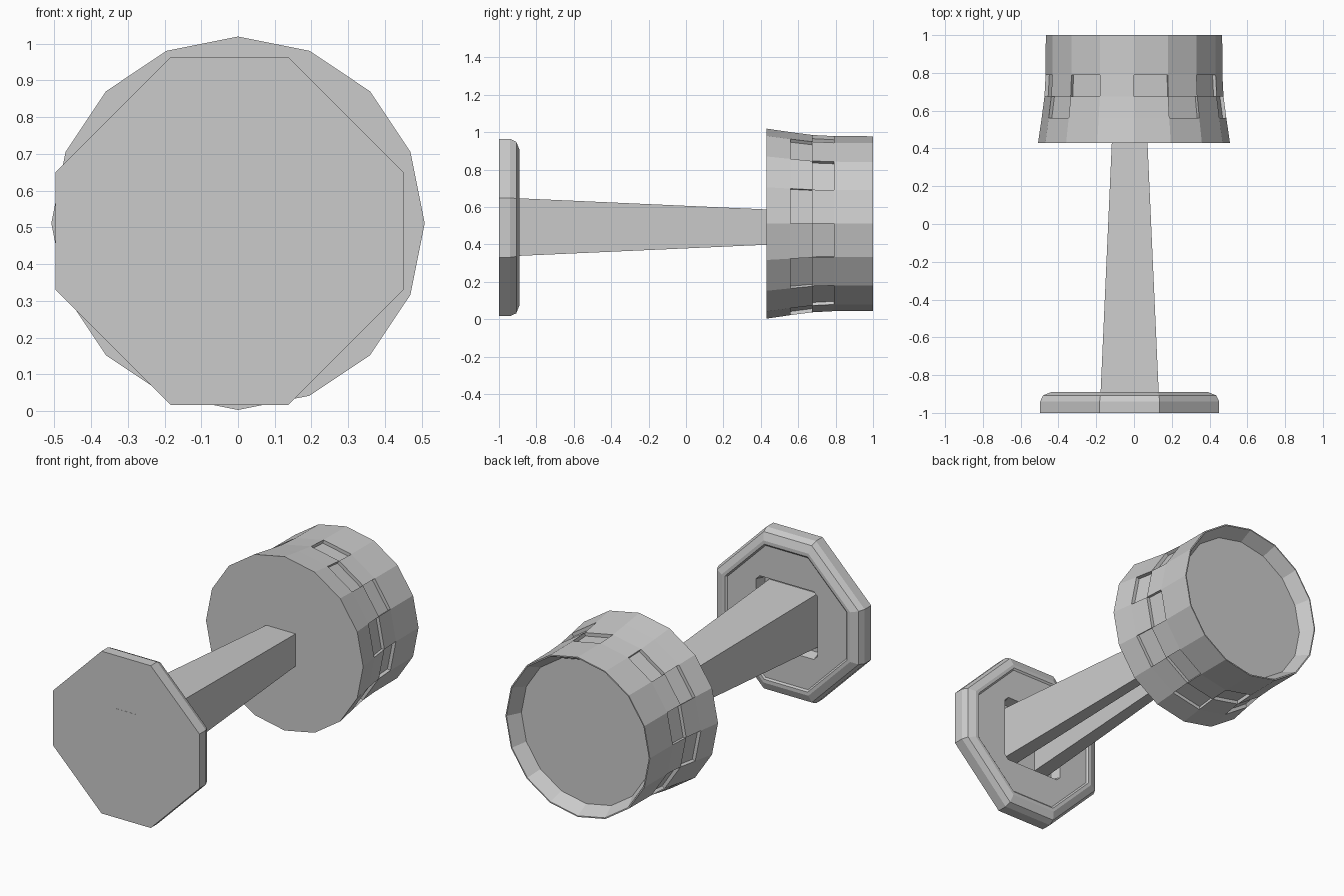
import bpy, bmesh, math
from mathutils import Vector

if "Cube" in bpy.data.objects:
    bpy.data.objects.remove(bpy.data.objects["Cube"])

grey = bpy.data.materials.new("plain grey")
grey.diffuse_color = (0.6, 0.6, 0.6, 1)
grey.use_nodes = True
grey.node_tree.nodes["Principled BSDF"].inputs["Base Color"].default_value = grey.diffuse_color


def loft(name, loops, cap_start=True, cap_end=True, edit=None):
    """Skin a list of equal-length closed loops into one flat-shaded object."""
    bm = bmesh.new()
    rings = [[bm.verts.new(p) for p in loop] for loop in loops]
    n = len(rings[0])
    strips = []
    for a, b in zip(rings, rings[1:]):
        strips.append([bm.faces.new((a[i], a[(i + 1) % n], b[(i + 1) % n], b[i]))
                       for i in range(n)])
    if cap_start:
        bm.faces.new(rings[0])
    if cap_end:
        bm.faces.new(rings[-1])
    bmesh.ops.recalc_face_normals(bm, faces=bm.faces[:])
    if edit:
        edit(bm, strips)
    mesh = bpy.data.meshes.new(name)
    bm.to_mesh(mesh)
    bm.free()
    mesh.materials.append(grey)
    obj = bpy.data.objects.new(name, mesh)
    bpy.context.collection.objects.link(obj)
    return obj


CX, CZ = -0.023, 0.49   # axis of base and post


def chamfered_square(y, a, b):
    pts = [(b, a), (a, b), (a, -b), (b, -a), (-b, -a), (-a, -b), (-a, b), (-b, a)]
    return [(CX + x, y, CZ + z) for x, z in pts]


# Base: octagonal plate with rounded back edge, shallow step and square socket
base_profile = [
    (-1.0, 0.474, 0.159), (-0.94, 0.474, 0.159), (-0.907, 0.458, 0.155),
    (-0.89, 0.415, 0.145), (-0.89, 0.395, 0.14), (-0.898, 0.385, 0.137),
    (-0.898, 0.198, 0.175), (-0.96, 0.185, 0.165)]
loft("base_plate", [chamfered_square(*p) for p in base_profile])


# Post: tapered channel, open slot along its underside
def channel(y, h, s):
    z = CZ + 0.0025
    pts = [(-h, -h), (-h, h), (h, h), (h, -h), (s, -h), (s, h - 0.01),
           (-s, h - 0.01), (-s, -h)]
    return [(CX + px, y, z + pz) for px, pz in pts]


loft("post", [channel(-0.985, 0.158, 0.065), channel(0.44, 0.094, 0.04)])

# Thin strip on the front of the base, level with the post top
bpy.ops.mesh.primitive_cube_add(size=1, location=(CX, -0.9995, 0.652))
strip = bpy.context.object
strip.name = "front_strip"
strip.scale = (0.13, 0.003, 0.004)
strip.data.materials.append(grey)


# Head: sixteen-sided drum with dished back
def ring(y, r):
    return [(r * math.cos(math.tau * i / 16), y, 0.511 + r * math.sin(math.tau * i / 16))
            for i in range(16)]


def sink_windows(bm, strips):
    # Recessed windows alternate between the two middle bands
    faces = [strips[1 if i % 2 == 0 else 2][i] for i in range(16) if i != 4]
    new = bmesh.ops.extrude_discrete_faces(bm, faces=faces)["faces"]
    for f in new:
        f.normal_update()
        c = f.calc_center_median()
        inward = Vector((-c.x, 0, 0.511 - c.z)).normalized()
        for v in f.verts:
            v.co += inward * 0.02


head_profile = [(0.43, 0.508), (0.56, 0.489), (0.675, 0.474), (0.79, 0.468),
                (1.0, 0.467), (1.0, 0.46), (0.92, 0.42)]
loft("head_drum", [ring(y, r) for y, r in head_profile], edit=sink_windows)
